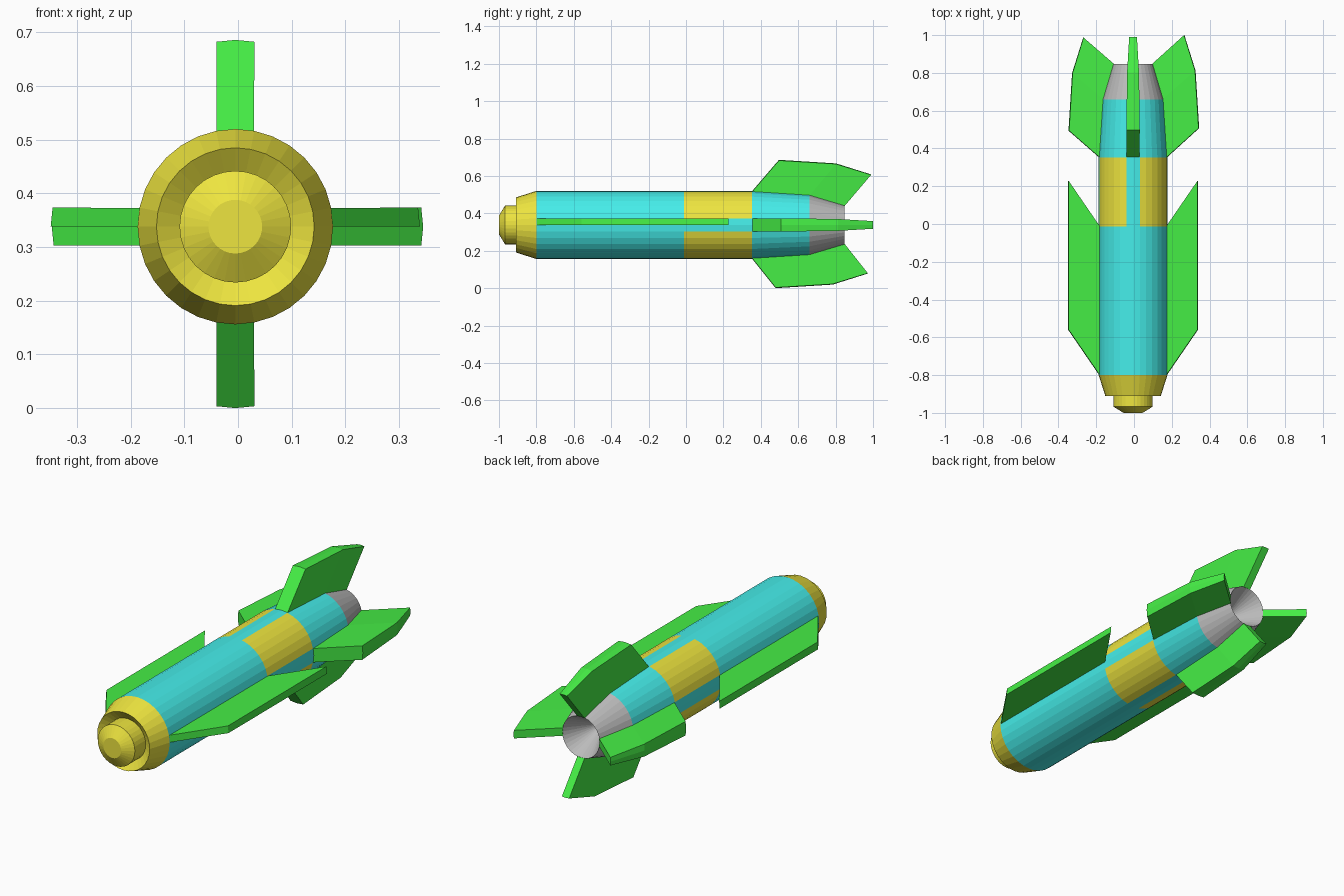
import bpy, bmesh
from math import sin, cos, pi
from mathutils import Vector

if "Cube" in bpy.data.objects:
    bpy.data.objects.remove(bpy.data.objects["Cube"])

SIDES = 32
CX, CZ = -0.005, 0.338          # body axis
STEP = 2 * pi / SIDES


def material(name, rgb):
    m = bpy.data.materials.new(name)
    m.diffuse_color = (*rgb, 1)
    m.use_nodes = True
    m.node_tree.nodes["Principled BSDF"].inputs["Base Color"].default_value = m.diffuse_color
    return m


cyan = material("cyan", (0.06, 0.85, 0.82))
yellow = material("yellow", (0.85, 0.78, 0.05))
green = material("green", (0.06, 0.85, 0.06))
grey = material("grey", (0.5, 0.5, 0.5))


def point(r, angle, y):
    return Vector((CX + r * cos(angle), y, CZ + r * sin(angle)))


def loft(name, loops, mats, cap_start=False, cap_end=False, pick=None):
    """Join matching closed loops with quads; pick chooses a material per side."""
    bm = bmesh.new()
    rows = [[bm.verts.new(p) for p in loop] for loop in loops]
    n = len(rows[0])
    for a, b in zip(rows, rows[1:]):
        for i in range(n):
            j = (i + 1) % n
            f = bm.faces.new((a[i], a[j], b[j], b[i]))
            f.material_index = pick(i) if pick else 0
    if cap_start:
        bm.faces.new(rows[0][::-1])
    if cap_end:
        bm.faces.new(rows[-1])
    bmesh.ops.remove_doubles(bm, verts=bm.verts, dist=1e-5)
    bmesh.ops.recalc_face_normals(bm, faces=bm.faces)
    mesh = bpy.data.meshes.new(name)
    bm.to_mesh(mesh)
    bm.free()
    for m in mats:
        mesh.materials.append(m)
    ob = bpy.data.objects.new(name, mesh)
    bpy.context.collection.objects.link(ob)
    return ob


def lathe(name, profile, mats, **kw):
    loops = [[point(r, i * STEP, y) for i in range(SIDES)] for y, r in profile]
    return loft(name, loops, mats, **kw)


# Body sections from nose to tail
lathe("nose", [(-1.0, 0.05), (-0.967, 0.104), (-0.88, 0.104), (-0.91, 0.147),
               (-0.8, 0.182)], [yellow], cap_start=True)
lathe("front_body", [(-0.8, 0.182), (-0.012, 0.182)], [cyan])
# Yellow band, broken by a cyan strip two sides wide in line with each fin
lathe("striped_band", [(-0.012, 0.182), (0.352, 0.182)], [yellow, cyan],
      pick=lambda i: int((i + 1) % 8 < 2))
lathe("rear_body", [(0.352, 0.182), (0.66, 0.162)], [cyan])
# Nozzle with a hollow cone inside
lathe("nozzle", [(0.66, 0.162), (0.848, 0.105), (0.7, 0.02)], [grey], cap_end=True)


def fin_loop(angle, offsets, base, outer):
    """Fin cross-section: body edge pushed straight outwards."""
    by, br = base
    oy, reach = outer
    out = Vector((cos(angle), 0, sin(angle))) * (reach - br)
    shift = Vector((0, oy - by, 0))
    inner = [point(br * 0.985, angle + k * STEP, by) for k in offsets]
    tip = [point(br, angle + k * STEP, by) + out + shift for k in offsets]
    return inner + tip[::-1]


# Four swept tail fins, with small differences in reach and sweep
for name, angle, dr, dy in (("right", 0, 0.002, 0.01), ("top", pi / 2, 0, 0),
                            ("left", pi, -0.006, -0.003),
                            ("bottom", 1.5 * pi, -0.01, -0.018)):
    stations = [((0.352, 0.182), (0.497, 0.348)),
                ((0.66, 0.162), (0.802, 0.329)),
                ((0.848, 0.105), (0.99, 0.27))]
    loft("tail_fin_" + name,
         [fin_loop(angle, (-1, 0, 1), b, (o[0] + dy, o[1] + dr)) for b, o in stations],
         [green], True, True)

# Two long side wings, sitting on the upper half of the side line
for name, angle, k in (("right", 0, 1), ("left", pi, -1)):
    loft("side_wing_" + name,
         [fin_loop(angle, (0, k), (-0.8, 0.182), (-0.56, 0.344)),
          fin_loop(angle, (0, k), (-0.012, 0.182), (0.228, 0.344))],
         [green], True, True)
